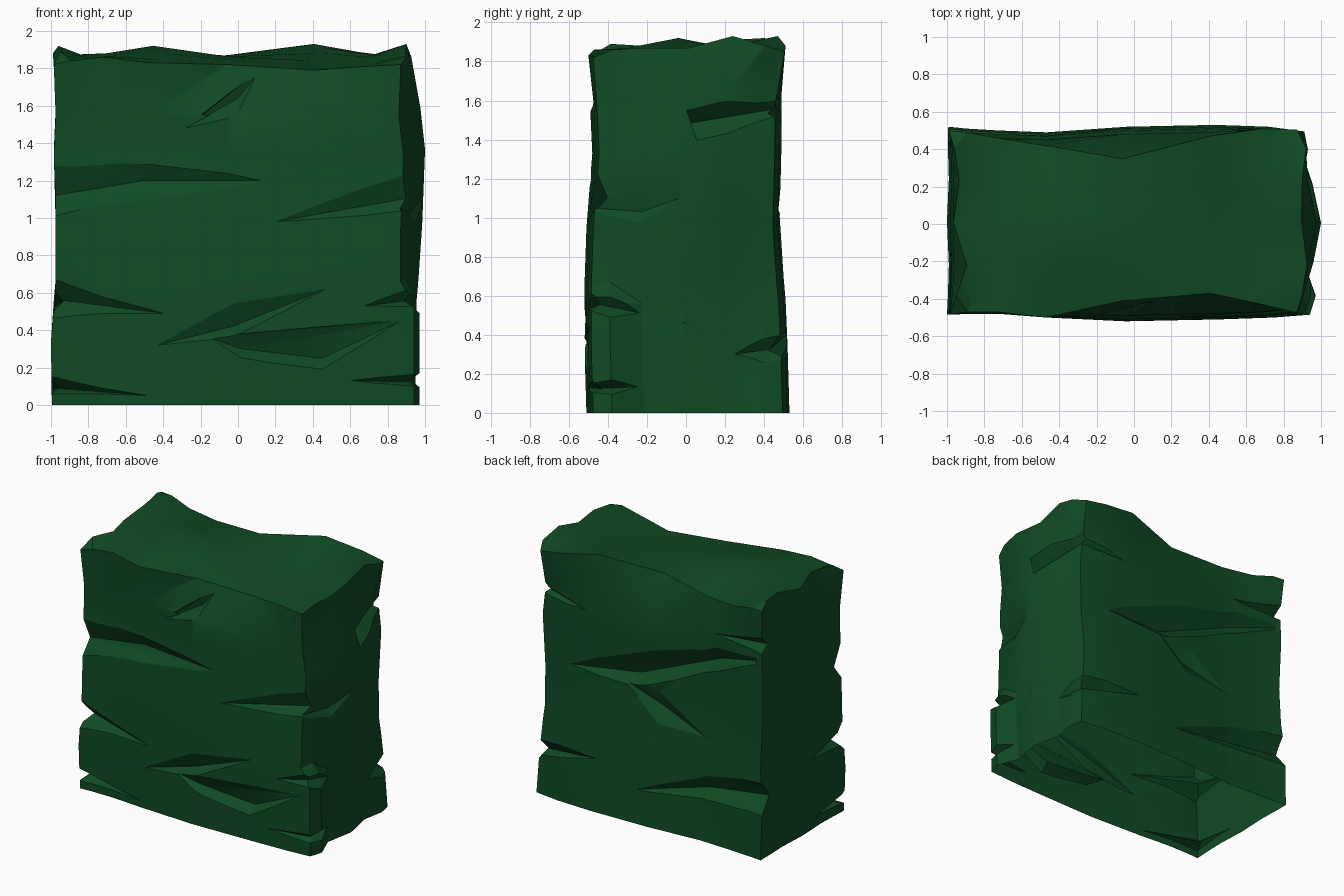
import bpy
import bmesh
from mathutils import Vector
from mathutils.bvhtree import BVHTree

default_cube = bpy.data.objects.get("Cube")
if default_cube:
    bpy.data.objects.remove(default_cube, do_unlink=True)

stone_green = bpy.data.materials.new("deep_green_stone")
stone_green.use_nodes = True
colour = (0.005, 0.07, 0.018, 1)
stone_green.diffuse_color = colour
shader = stone_green.node_tree.nodes["Principled BSDF"]
shader.inputs["Base Color"].default_value = colour
shader.inputs["Roughness"].default_value = 0.9


def make_object(name, bm):
    bmesh.ops.recalc_face_normals(bm, faces=bm.faces[:])
    mesh = bpy.data.meshes.new(name)
    bm.to_mesh(mesh)
    bm.free()
    mesh.materials.append(stone_green)
    obj = bpy.data.objects.new(name, mesh)
    bpy.context.collection.objects.link(obj)
    return obj


# Uneven block: a box lattice whose sides follow these outlines
columns = [-1, -0.9, -0.72, -0.45, 0, 0.5, 0.8, 1]
rows = [0, 0.1, 0.27, 0.5, 0.73, 0.9, 1]
levels = [0, 0.18, 0.3, 0.36, 0.52, 0.73, 0.85, 1]

front_outline = [-.475, -.47, -.47, -.49, -.51, -.5, -.49, -.475]
back_outline = [.5, .49, .48, .47, .5, .51, .5, .475]
front_lean = [0, -.01, -.01, -.01, 0, .03, .02, 0]
back_lean = [.02, .01, 0, -.01, -.03, -.02, -.02, 0]
front_chamfer = [-.01, 0, 0, -.01, .1, .13, .06, 0]
back_chamfer = [0, 0, -.02, -.05, -.15, -.04, .01, .03]

left_outline = [.87, .9, .945, .985, .94, .89, .87]
left_lean = [-.04, -.03, -.03, -.02, 0, .015, -.01, 0]
left_chamfer = [0, 0, -.02, -.09, -.04, .03, 0]
front_spread = [.11, .1, .1, .02, 0, 0, 0, 0]
back_spread = [.08, .05, .03, .01, 0, 0, 0, 0]
right_outline = [-.985, -.98, -.975, -.985, -.975, -.98, -.98]
right_lean = [-.01, -.015, 0, .01, .01, 0, .01, 0]
right_chamfer = [0, .03, .08, .02, .04, .02, -.01]

front_top = [1.82, 1.84, 1.86, 1.83, 1.82, 1.79, 1.81, 1.82]
middle_top = [1.86, 1.87, 1.88, 1.92, 1.86, 1.84, 1.86, 1.87]
back_top = [1.87, 1.88, 1.84, 1.83, 1.87, 1.93, 1.88, 1.85]
right_rim = [1.82, 1.89, 1.88, 1.86, 1.91, 1.92, 1.88]
left_rim = [1.82, 1.86, 1.87, 1.87, 1.93, 1.88, 1.85]


def mix(a, b, t):
    return a + (b - a) * t


def top_height(i, j):
    if i == 0:
        return right_rim[j]
    if i == len(columns) - 1:
        return left_rim[j]
    if rows[j] < 0.5:
        return mix(front_top[i], middle_top[i], rows[j] * 2)
    return mix(middle_top[i], back_top[i], rows[j] * 2 - 1)


def block_point(i, j, k):
    near = front_outline[i] + front_lean[k]
    far = back_outline[i] + back_lean[k]
    low = right_outline[j] + right_lean[k]
    high = left_outline[j] + left_lean[k]
    if rows[j] < 0.2:
        high += front_spread[k]
    if rows[j] > 0.8:
        high += back_spread[k]
    if k == len(levels) - 1:
        near += front_chamfer[i]
        far += back_chamfer[i]
        low += right_chamfer[j]
        high += left_chamfer[j]
    x = mix(low, high, (columns[i] + 1) / 2)
    return Vector((x, mix(near, far, rows[j]), levels[k] * top_height(i, j)))


bm = bmesh.new()
lattice = {}


def corner(axis, side, a, b):
    key = [a, b]
    key.insert(axis, side)
    key = tuple(key)
    if key not in lattice:
        lattice[key] = bm.verts.new(block_point(*key))
    return lattice[key]


counts = [len(columns), len(rows), len(levels)]
for axis in range(3):
    across, along = [n for n in range(3) if n != axis]
    for side in (0, counts[axis] - 1):
        for a in range(counts[across] - 1):
            for b in range(counts[along] - 1):
                ring = [(a, b), (a + 1, b), (a + 1, b + 1), (a, b + 1)]
                bm.faces.new([corner(axis, side, *p) for p in ring])
bmesh.ops.triangulate(bm, faces=bm.faces[:])
surface = BVHTree.FromBMesh(bm)
block = make_object("rock_block", bm)

# Crevices: wedge cutters set into a face at its own surface depth
# each station is (along, height, upper lip, lower lip, depth)
outward = {"front": Vector((0, -1, 0)), "back": Vector((0, 1, 0)),
           "left": Vector((1, 0, 0)), "right": Vector((-1, 0, 0))}


def clamp(value, low, high):
    return max(low, min(high, value))


def station_base(face, along, height):
    normal = outward[face]
    reach = 0.84 if normal.y else 0.4
    sideways = Vector((abs(normal.y), abs(normal.x), 0))
    start = normal * 3 + sideways * clamp(along, -reach, reach)
    start.z = clamp(height, 0.03, 1.74)
    hit = surface.ray_cast(start, -normal)[0]
    return normal * hit.dot(normal) + sideways * along + Vector((0, 0, height))


def carve(face, *stations):
    cut = bmesh.new()
    for along, height, up, down, depth in stations:
        base = station_base(face, along, height)
        out = outward[face] * depth
        cut.verts.new(base - out)
        if depth > 0:
            cut.verts.new(base + out + Vector((0, 0, up * 2)))
            cut.verts.new(base + out - Vector((0, 0, down * 2)))
    hull = bmesh.ops.convex_hull(cut, input=cut.verts[:])
    spare = set(hull["geom_interior"] + hull["geom_unused"])
    spare = [v for v in spare if isinstance(v, bmesh.types.BMVert)]
    bmesh.ops.delete(cut, geom=spare, context="VERTS")
    cutter = make_object("crevice_cutter", cut)
    cutter.hide_render = True
    modifier = block.modifiers.new("crevice", "BOOLEAN")
    modifier.operation = "DIFFERENCE"
    modifier.solver = "EXACT"
    modifier.object = cutter
    bpy.context.view_layer.objects.active = block
    bpy.ops.object.modifier_apply(modifier=modifier.name)
    bpy.data.objects.remove(cutter, do_unlink=True)


def tip(along, height):
    return (along, height, 0, 0, 0)


# Front crevices
carve("front", (-1.1, 1.1, .2, .1, .08), (-.5, 1.2, .1, .06, .06), tip(.12, 1.2))
carve("front", (1.1, 1.14, .22, .09, .09), tip(.2, .98))
carve("front", (-1.1, .58, .13, .12, .12), tip(-.4, .49))
carve("front", tip(-.43, .32), (-.03, .42, .12, .06, .06), tip(.47, .62))
carve("front", tip(-.15, .36), (.02, .3, .06, .05, .05),
      (.45, .25, .09, .06, .07), tip(.87, .45))
carve("front", (1.1, .12, .07, .04, .1), tip(.6, .13))
carve("front", (-1.1, .1, .07, .04, .1), tip(-.48, .05))
carve("front", (1.0, .57, .1, .05, .08), tip(.68, .53))
carve("front", tip(-.28, 1.48), (0, 1.64, .04, .05, .04), tip(.14, 1.81))

# Left side crevices
carve("left", tip(-.25, 1.44), (.17, 1.48, .07, .05, .05), (.6, 1.58, .08, .05, .07))
carve("left", (-.6, 1.06, .1, .07, .06), (-.23, 1.03, .1, .06, .03), tip(-.03, 1.1))
carve("left", (-.6, .59, .08, .06, .08), tip(0, .46))
carve("left", (-.6, .12, .05, .04, .07), tip(-.07, .14))
carve("left", (.6, .35, .15, .13, .1), tip(.25, .3))

# Back crevices
carve("back", (1.1, 1.57, .08, .06, .09), tip(.5, 1.49))
carve("back", tip(.64, 1.04), (.1, 1.09, .16, .08, .08),
      (-.58, 1.38, .1, .08, .06), tip(-.98, 1.49))
carve("back", tip(.2, 1.05), (-.1, .9, .14, .1, .06), tip(-.55, .75))
carve("back", (-1.1, 1.6, .07, .05, .08), tip(-.55, 1.58))
carve("back", (1.1, .28, .16, .05, .12), tip(.4, .4))
carve("back", tip(.05, .26), (-.5, .39, .11, .07, .06), (-1.1, .47, .1, .1, .08))

# Right side crevices
carve("right", (-.6, .58, .08, .08, .08), tip(-.1, .52))
carve("right", (-.6, .1, .05, .04, .06), tip(-.1, .08))

# Hollow shell: leave the underside open
shell = bmesh.new()
shell.from_mesh(block.data)
underside = [f for f in shell.faces if max(v.co.z for v in f.verts) < 0.001]
bmesh.ops.delete(shell, geom=underside, context="FACES")
shell.to_mesh(block.data)
shell.free()

# Soft facets with crisp ridges
for other in bpy.context.selected_objects:
    other.select_set(False)
block.select_set(True)
bpy.context.view_layer.objects.active = block
bpy.ops.object.shade_smooth_by_angle(angle=0.45)
